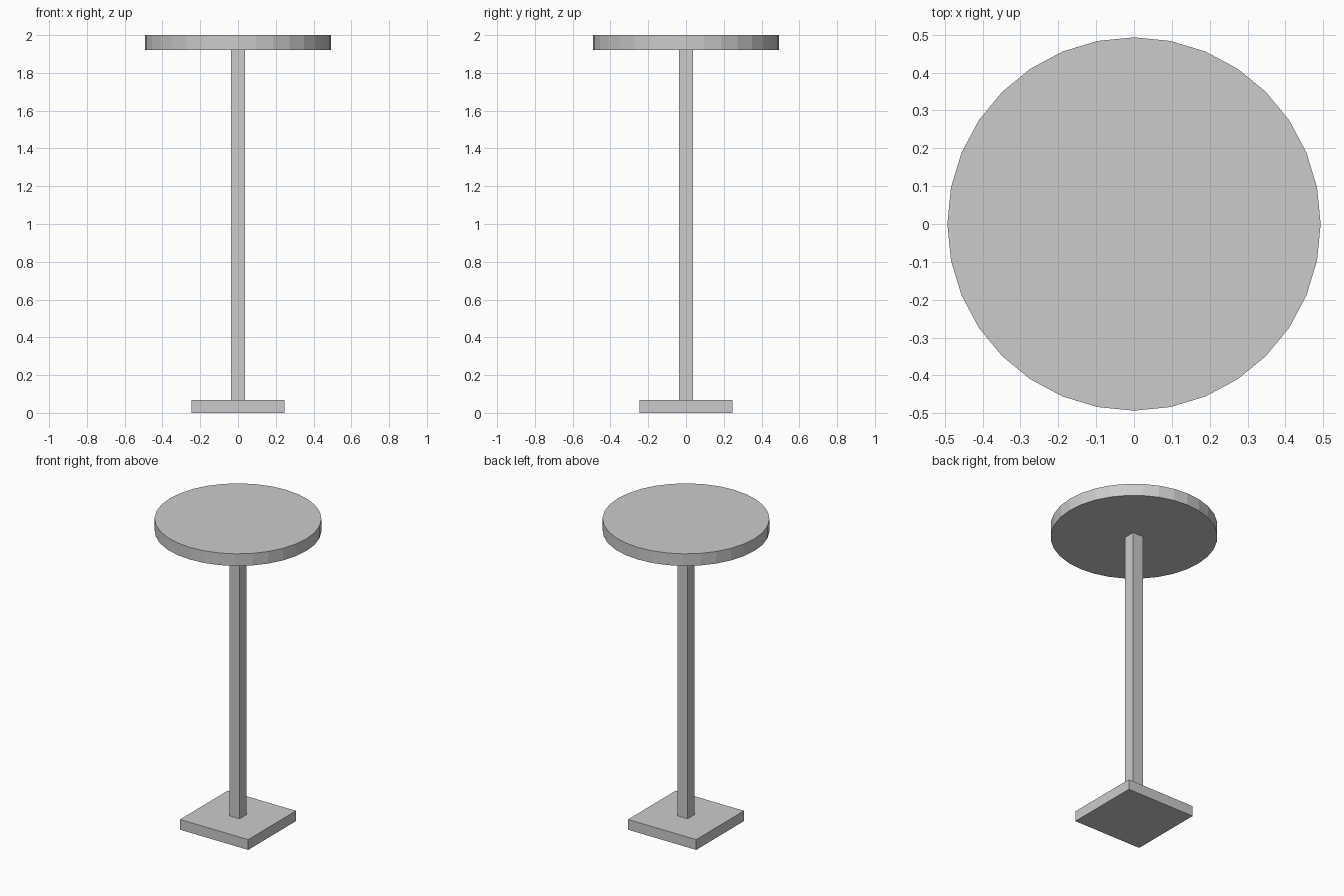
import bpy

if "Cube" in bpy.data.objects:
    bpy.data.objects.remove(bpy.data.objects["Cube"])


def box(name, half, z0, z1):
    """Square block centred on the z axis between two heights."""
    bpy.ops.mesh.primitive_cube_add(size=1, location=(0, 0, (z0 + z1) / 2))
    ob = bpy.context.object
    ob.name = name
    ob.scale = (2 * half, 2 * half, z1 - z0)
    bpy.ops.object.transform_apply(location=False, rotation=False, scale=True)
    return ob


BASE_TOP = 0.067
TOP_UNDERSIDE = 1.921

# Square foot plate and slim square post
box("base_plate", 0.246, 0.0, BASE_TOP)
box("post", 0.037, BASE_TOP, TOP_UNDERSIDE)

# Round 32-sided table top
bpy.ops.mesh.primitive_cylinder_add(
    vertices=32, radius=0.493, depth=2.0 - TOP_UNDERSIDE,
    location=(0, 0, (2.0 + TOP_UNDERSIDE) / 2))
bpy.context.object.name = "table_top"
